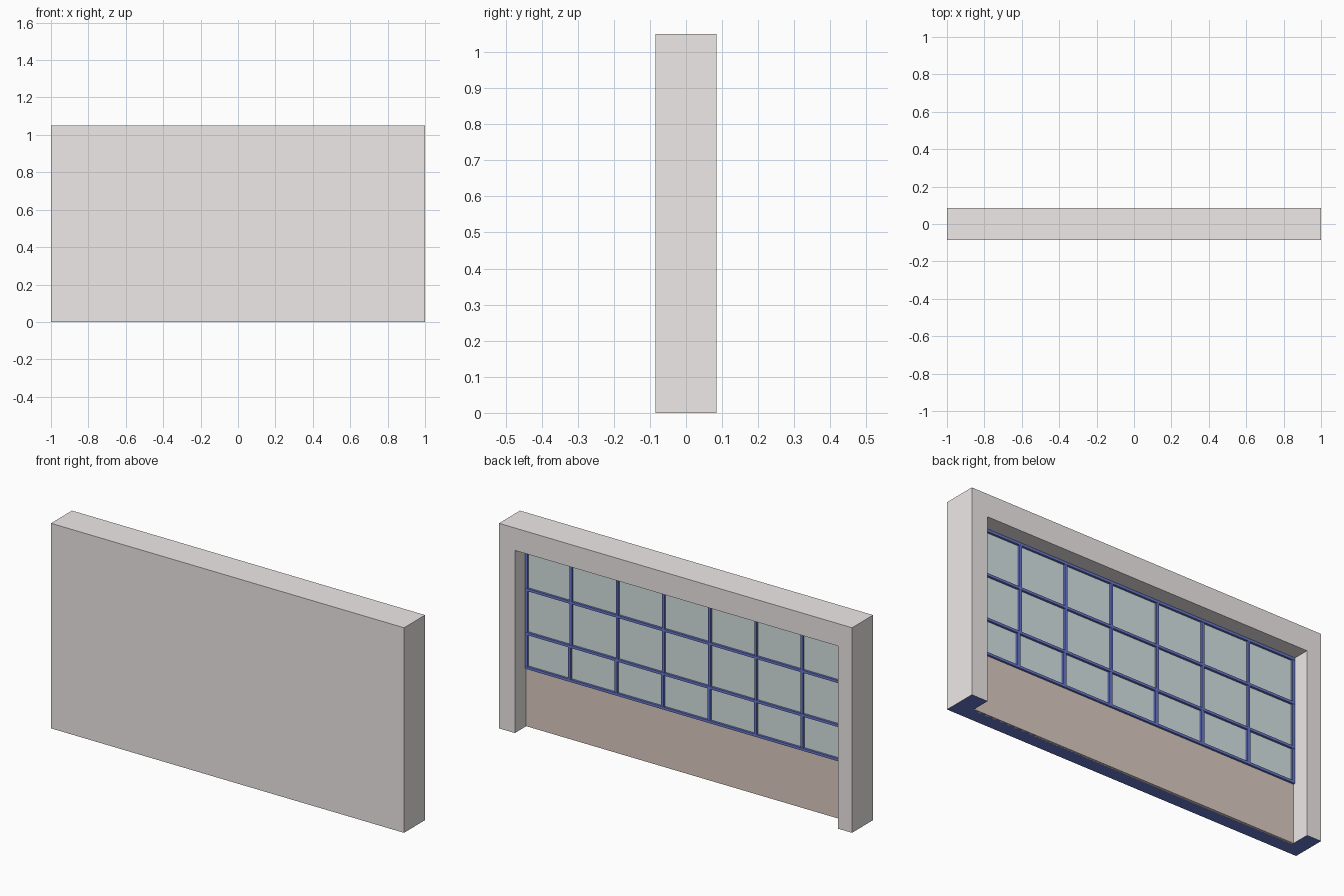
import bpy

if "Cube" in bpy.data.objects:
    bpy.data.objects.remove(bpy.data.objects["Cube"])


def material(name, rgb):
    m = bpy.data.materials.new(name)
    m.diffuse_color = (*rgb, 1)
    m.use_nodes = True
    m.node_tree.nodes["Principled BSDF"].inputs["Base Color"].default_value = m.diffuse_color
    return m


PLASTER = material("plaster", (0.86, 0.82, 0.81))
BLUE = material("blue_paint", (0.14, 0.19, 0.62))
TAN = material("tan_panel", (0.72, 0.61, 0.54))
GLASS = material("pale_glass", (0.67, 0.77, 0.77))


def box(name, x0, x1, y0, y1, z0, z1, *mats):
    bpy.ops.mesh.primitive_cube_add(size=1)
    o = bpy.context.object
    o.name = name
    centre = ((x0 + x1) / 2, (y0 + y1) / 2, (z0 + z1) / 2)
    size = (x1 - x0, y1 - y0, z1 - z0)
    for v in o.data.vertices:
        v.co = [c + s * k for c, s, k in zip(centre, size, v.co)]
    for m in mats:
        o.data.materials.append(m)
    return o


LEFT, RIGHT, TOP = -0.92, 0.91, 0.935      # opening in the back face
BACK = -0.010                              # depth of the recess
HALF = 0.0065                              # half width of a glazing bar
FACE = BACK + 0.013                        # outer face of the bars

# Wall block with a painted underside
wall = box("wall", -1, 1, -0.085, 0.085, 0, 1.05, PLASTER, BLUE)
for p in wall.data.polygons:
    if p.normal.z < -0.5:
        p.material_index = 1

# Recess cut into the back, open at the bottom
cutter = box("recess_cutter", LEFT, RIGHT, BACK, 0.2, -0.1, TOP, PLASTER)
cutter.hide_render = True
cut = wall.modifiers.new("recess", "BOOLEAN")
cut.operation = "DIFFERENCE"
cut.solver = "EXACT"
cut.object = cutter
bpy.context.view_layer.objects.active = wall
bpy.ops.object.modifier_apply(modifier=cut.name)
bpy.data.objects.remove(cutter, do_unlink=True)

# Lower panel and glazing
SILL = 0.305
box("lower_panel", LEFT, RIGHT, BACK - 0.01, BACK + 0.003, 0, SILL, TAN)
box("glass", LEFT, RIGHT, BACK - 0.01, BACK + 0.002, SILL, TOP, GLASS)

# Horizontal bars
rows = [SILL, 0.48, 0.705, TOP - HALF]
for i, z in enumerate(rows):
    box(f"horizontal_bar_{i}", LEFT, RIGHT, BACK, FACE, z - HALF, z + HALF, BLUE)

# Vertical bars: six inner ones, the lowest row spaced a little wider
for tier, z0, z1, first, w in (("lower", rows[0], rows[1], 0.660, 0.008),
                               ("upper", rows[1], rows[3], 0.651, HALF)):
    for i in range(6):
        x = first + (-0.657 - first) * i / 5
        box(f"{tier}_vertical_bar_{i}", x - w, x + w, BACK, FACE - 0.001, z0, z1, BLUE)

# Side bars at the jambs
for side, x in (("left", LEFT + HALF), ("right", RIGHT - HALF)):
    box(f"{side}_side_bar", x - HALF, x + HALF, BACK, FACE - 0.001, SILL, TOP, BLUE)
